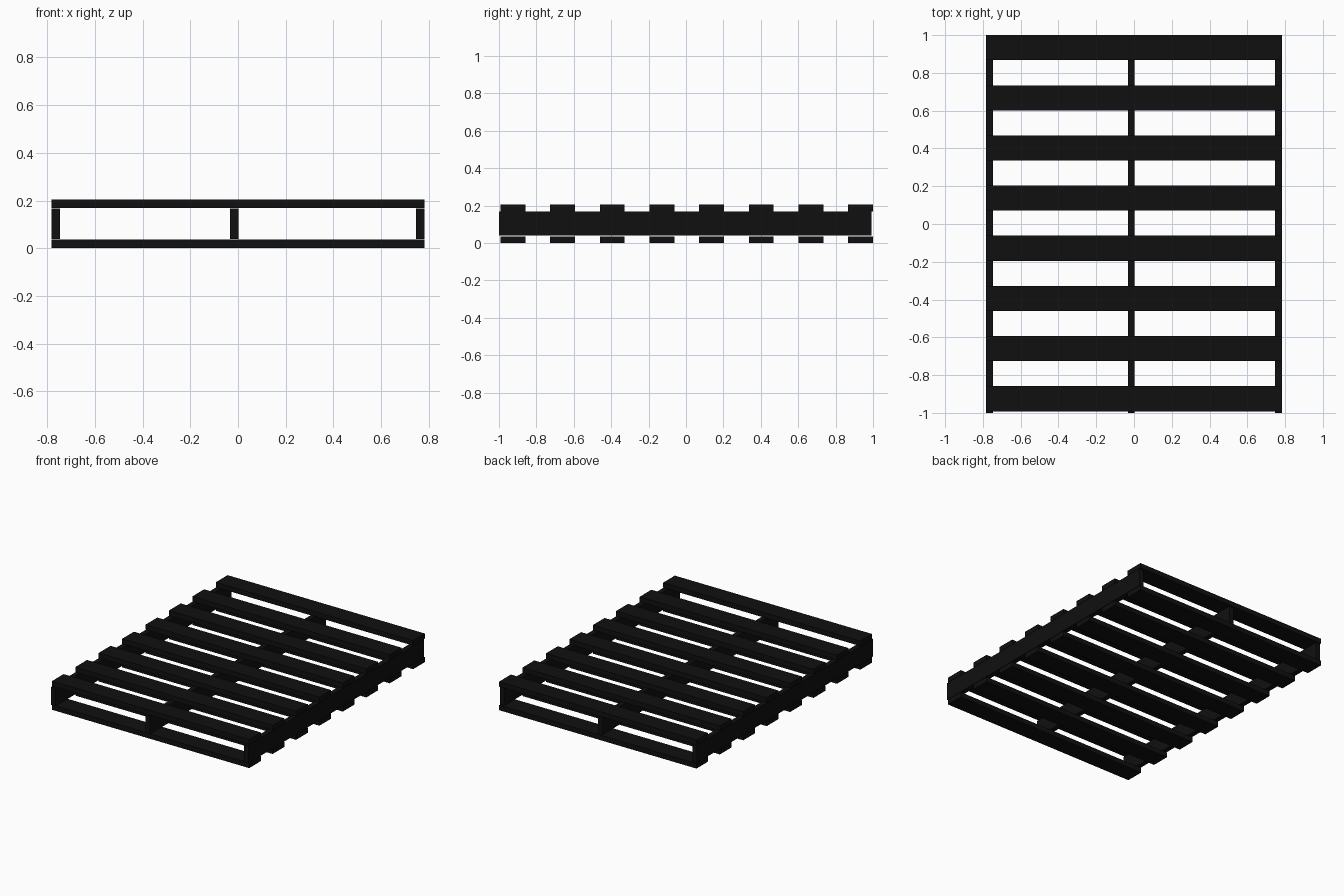
import bpy

if "Cube" in bpy.data.objects:
    bpy.data.objects.remove(bpy.data.objects["Cube"])

mat = bpy.data.materials.new("dark_wood")
mat.diffuse_color = (0.005, 0.005, 0.005, 1)
mat.use_nodes = True
mat.node_tree.nodes["Principled BSDF"].inputs["Base Color"].default_value = mat.diffuse_color


def box(name, x, y, z):
    """Box from (min, max) ranges on each axis."""
    bpy.ops.mesh.primitive_cube_add(
        size=1, location=[(a + b) / 2 for a, b in (x, y, z)])
    ob = bpy.context.object
    ob.name = name
    ob.scale = [b - a for a, b in (x, y, z)]
    bpy.ops.object.transform_apply(location=False, rotation=False, scale=True)
    ob.data.materials.append(mat)
    return ob


# Three long stringers, the middle one slightly left of centre
for side, x0 in (("left", -0.783), ("middle", -0.033), ("right", 0.747)):
    box(f"{side}_stringer", (x0, x0 + 0.036), (-1.0, 0.991), (0.039, 0.167))

# Eight deck boards on top and eight matching boards below
WIDTH, PITCH = 0.133, 0.2655
for i in range(8):
    y1 = 1.0 - i * PITCH
    span = (y1 - WIDTH, y1)
    box(f"top_board_{i + 1}", (-0.783, 0.783), span, (0.169, 0.205))
    box(f"bottom_board_{i + 1}", (-0.783, 0.783), span, (0.0, 0.036))
